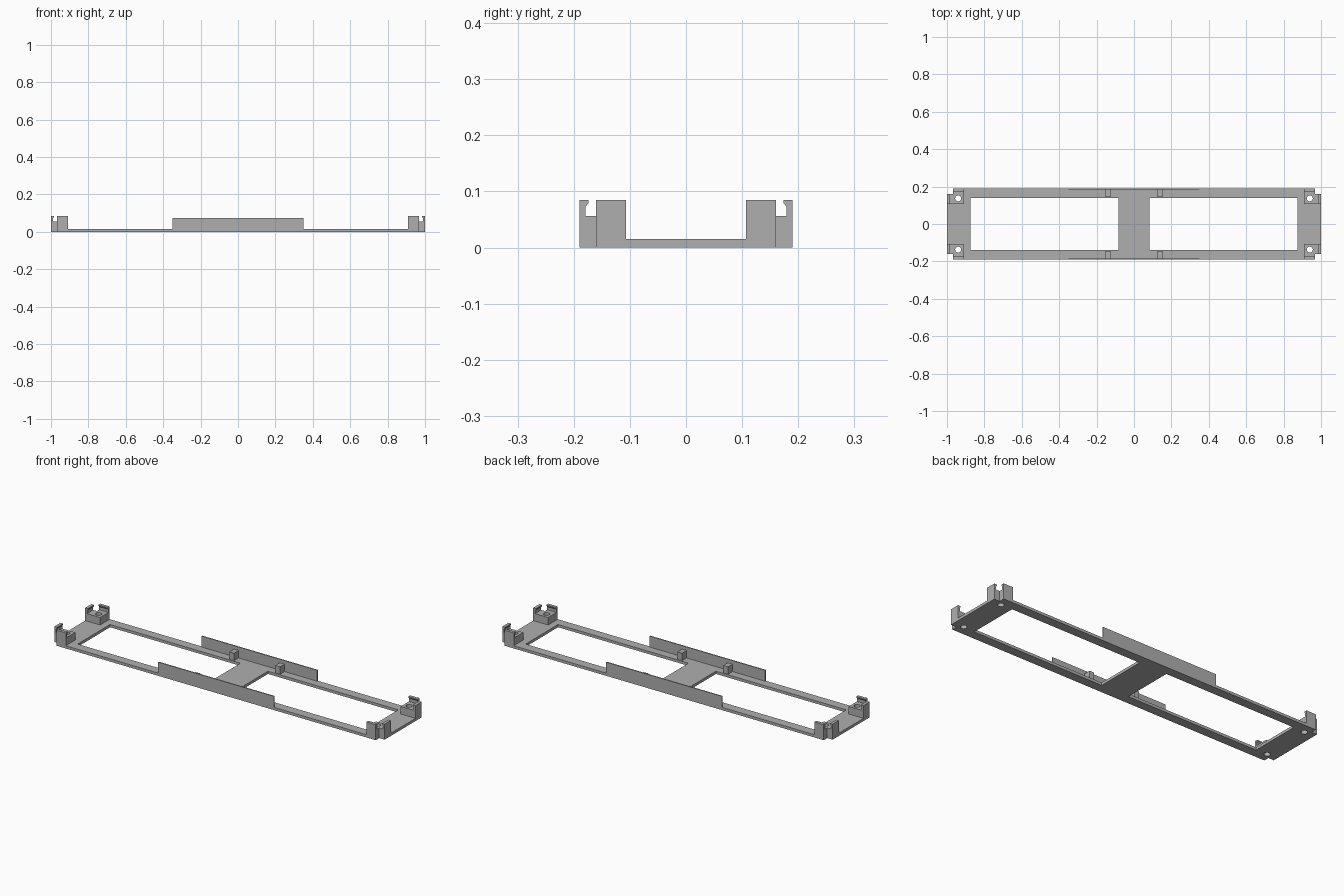
import bpy, bmesh
from mathutils import Vector

if "Cube" in bpy.data.objects:
    bpy.data.objects.remove(bpy.data.objects["Cube"], do_unlink=True)

grey = bpy.data.materials.new("mid grey plastic")
grey.use_nodes = True
colour = (0.43, 0.43, 0.43, 1)
grey.diffuse_color = colour
grey.node_tree.nodes["Principled BSDF"].inputs["Base Color"].default_value = colour

PLATE, BLOCK, POST, WALL = 0.015, 0.056, 0.085, 0.075
HALF_Y = 0.19


def prism(name, profile, start, end, axis="z"):
    """Extrude a 2D profile along an axis; the profile fills the other two."""
    place = {"x": lambda a, b, t: (t, a, b),
             "y": lambda a, b, t: (a, t, b),
             "z": lambda a, b, t: (a, b, t)}[axis]
    bm = bmesh.new()
    face = bm.faces.new([bm.verts.new(place(a, b, start)) for a, b in profile])
    out = bmesh.ops.extrude_face_region(bm, geom=[face])
    moved = [v for v in out["geom"] if isinstance(v, bmesh.types.BMVert)]
    bmesh.ops.translate(bm, verts=moved, vec=Vector(place(0, 0, end - start)))
    bmesh.ops.recalc_face_normals(bm, faces=bm.faces)
    mesh = bpy.data.meshes.new(name)
    bm.to_mesh(mesh)
    bm.free()
    obj = bpy.data.objects.new(name, mesh)
    bpy.context.collection.objects.link(obj)
    mesh.materials.append(grey)
    return obj


def rect(a0, a1, b0, b1):
    return [(a0, b0), (a1, b0), (a1, b1), (a0, b1)]


def cut(obj, cutter):
    mod = obj.modifiers.new("cut", "BOOLEAN")
    mod.operation, mod.solver, mod.object = "DIFFERENCE", "EXACT", cutter
    cutter.hide_render = True


def mirror(obj, x=True, y=True):
    mod = obj.modifiers.new("mirror", "MIRROR")
    mod.use_axis = (x, y, False)
    mod.use_mirror_merge = False


# Screw hole and window cutters
bpy.ops.mesh.primitive_cylinder_add(vertices=32, radius=0.016, depth=0.4,
                                    location=(0.94, 0.137, 0))
hole = bpy.context.object
hole.name = "screw_hole_cutter"
hole.data.transform(hole.matrix_world)
hole.matrix_world.identity()
window = prism("window_cutter", rect(0.083, 0.873, -0.14, 0.14), -0.1, 0.1)
mirror(window, y=False)

# Base plate with notched corners
corner = [(1, 0.16), (0.967, 0.16), (0.967, HALF_Y)]
outline = (corner + [(-x, y) for x, y in reversed(corner)]
           + [(-x, -y) for x, y in corner]
           + [(x, -y) for x, y in reversed(corner)])
plate = prism("base_plate", outline, 0, PLATE)
plate_holes = hole.copy()
plate_holes.data = hole.data.copy()
plate_holes.name = "plate_hole_cutter"
bpy.context.collection.objects.link(plate_holes)
mirror(plate_holes)
cut(plate, window)
cut(plate, plate_holes)

# Corner blocks carrying the screw holes
block = prism("corner_block", [(0.91, 0.107)] + [(1, 0.107)] + corner
              + [(0.91, HALF_Y)], PLATE, BLOCK)
cut(block, hole)
mirror(block)


# Hooked clips standing on the outer edges of each block
def hook(outer):
    return [(outer, BLOCK), (outer, POST), (outer - 0.016, POST),
            (outer - 0.016, POST - 0.006), (outer - 0.011, POST - 0.012),
            (outer - 0.011, BLOCK)]


side_clip = prism("side_clip", hook(HALF_Y), 0.91, 0.967, "x")
end_clip = prism("end_clip", hook(1), 0.107, 0.16, "y")
mirror(side_clip)
mirror(end_clip)

# Thin side walls and the small blocks behind them
wall = prism("side_wall", rect(-0.35, 0.35, 0.184, HALF_Y), PLATE, WALL)
mirror(wall, x=False)
rib = prism("wall_support", rect(0.125, 0.153, 0.145, 0.184), PLATE, BLOCK)
mirror(rib)

# Bake the modifiers and drop the cutters
depsgraph = bpy.context.evaluated_depsgraph_get()
parts = [plate, block, side_clip, end_clip, wall, rib]
baked = [bpy.data.meshes.new_from_object(p.evaluated_get(depsgraph)) for p in parts]
for part, mesh in zip(parts, baked):
    part.modifiers.clear()
    part.data = mesh
    mesh.materials.clear()
    mesh.materials.append(grey)
    for poly in mesh.polygons:
        poly.material_index = 0
for cutter in (hole, window, plate_holes):
    bpy.data.objects.remove(cutter, do_unlink=True)
